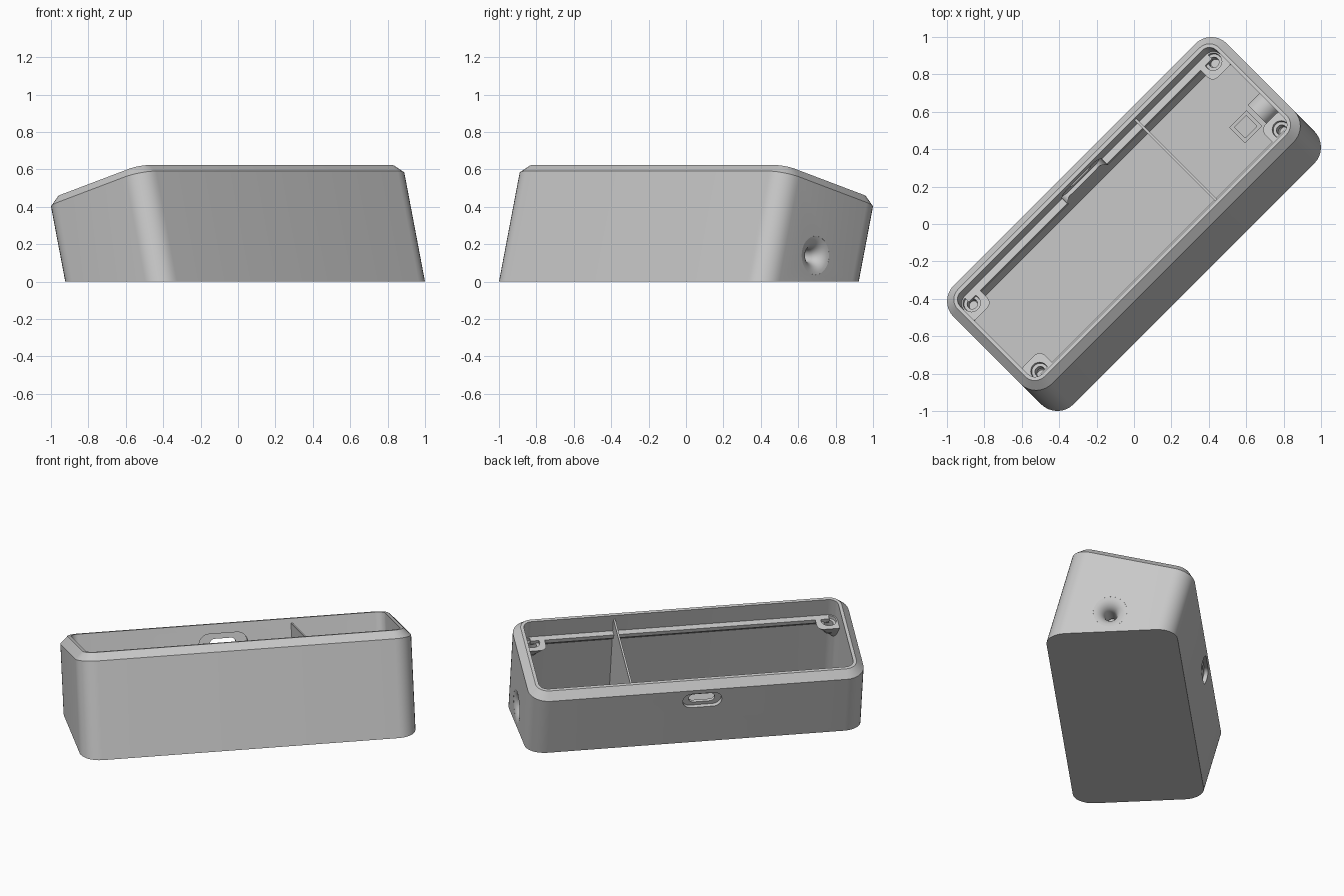
import bpy, bmesh, math
from mathutils import Matrix, Vector

if "Cube" in bpy.data.objects:
    bpy.data.objects.remove(bpy.data.objects["Cube"])

TILT = math.radians(15)
UPRIGHT = Matrix.Rotation(math.radians(45), 4, 'Z')       # along, across, up
LEANING = UPRIGHT @ Matrix.Rotation(-TILT, 4, 'X')        # along, across lid, lid normal

HALF_LEN, HALF_WID, MID = 1.033, 0.385, -0.052
RADIUS, CHAMFER, WALL = 0.12, 0.045, 0.065
TOP, SHELF, FLOOR = 0.54, 0.42, 0.05
BACK = MID + HALF_WID                                     # outer face of the back wall

grey = bpy.data.materials.new("plain grey")
grey.use_nodes = True
grey.diffuse_color = (0.58, 0.58, 0.58, 1)
grey.node_tree.nodes["Principled BSDF"].inputs["Base Color"].default_value = grey.diffuse_color


def rounded(hx, hy, r, cx=0.0, cy=0.0, seg=8):
    """Rounded rectangle as a list of 2D points."""
    pts = []
    for q, (sx, sy) in enumerate(((1, 1), (-1, 1), (-1, -1), (1, -1))):
        for i in range(seg + 1):
            a = math.pi / 2 * (q + i / seg)
            pts.append((cx + sx * (hx - r) + r * math.cos(a),
                        cy + sy * (hy - r) + r * math.sin(a)))
    return pts


def circle(r, cx=0.0, cy=0.0):
    return [(cx + r * math.cos(math.tau * i / 36), cy + r * math.sin(math.tau * i / 36))
            for i in range(36)]


def loft(name, rings, frame):
    """Closed solid through equal-length rings, capped at both ends."""
    bm = bmesh.new()
    loops = [[bm.verts.new(frame @ Vector(p)) for p in ring] for ring in rings]
    for a, b in zip(loops, loops[1:]):
        for i in range(len(a)):
            j = (i + 1) % len(a)
            bm.faces.new((a[i], a[j], b[j], b[i]))
    bm.faces.new(loops[0])
    bm.faces.new(loops[-1])
    bmesh.ops.remove_doubles(bm, verts=bm.verts, dist=1e-5)
    bmesh.ops.recalc_face_normals(bm, faces=bm.faces)
    mesh = bpy.data.meshes.new(name)
    bm.to_mesh(mesh)
    bm.free()
    mesh.materials.append(grey)
    ob = bpy.data.objects.new(name, mesh)
    bpy.context.collection.objects.link(ob)
    return ob


def flat(pts, h):
    return [(x, y, h) for x, y in pts]


def at_height(pts, z):
    """Lay an outline of the leaning box onto a level plane."""
    return [(x, t, (z + t * math.sin(TILT)) / math.cos(TILT)) for x, t in pts]


def along(pts, u):
    return [(u, a, b) for a, b in pts]


def across(pts, t):
    return [(a, t, b) for a, b in pts]


def outline(inset):
    return rounded(HALF_LEN - inset, HALF_WID - inset, RADIUS - inset, 0, MID)


def cut(ob, cutter):
    mod = ob.modifiers.new("cut", 'BOOLEAN')
    mod.object = cutter
    mod.operation = 'DIFFERENCE'
    mod.solver = 'EXACT'
    bpy.context.view_layer.objects.active = ob
    bpy.ops.object.modifier_apply(modifier=mod.name)


# Case shell: level base, leaning walls, chamfered rim, level floor
shell = loft("case_shell", [
    at_height(outline(0), 0),
    flat(outline(0), TOP - CHAMFER),
    flat(outline(CHAMFER), TOP),
    flat(outline(WALL), TOP),
    at_height(outline(WALL), FLOOR)], LEANING)
parts = [shell]

# Ledges along both long walls
ledges = []
for label, side in (("back", 1), ("front", -1)):
    wall = HALF_WID - WALL
    prof = [(MID + side * (wall + d), n) for d, n in
            ((0.02, SHELF), (-0.04, SHELF), (-0.04, SHELF - 0.025), (0.02, SHELF - 0.085))]
    ledges.append(loft(label + "_ledge", [along(prof, -0.92), along(prof, 0.92)], LEANING))
parts += ledges

# Screw bosses in the corners, tapering into the walls
for end, sx in (("right", 1), ("left", -1)):
    for label, sy in (("back", 1), ("front", -1)):
        cx = sx * (HALF_LEN - RADIUS)
        cy = MID + sy * (HALF_WID - RADIUS)
        parts.append(loft(f"{label}_{end}_screw_boss", [
            flat(rounded(0.024, 0.024, 0.012, cx + sx * 0.06, cy + sy * 0.06), SHELF - 0.16),
            flat(rounded(0.08, 0.08, 0.04, cx, cy), SHELF),
            flat(rounded(0.047, 0.047, 0.047, cx, cy), SHELF),
            flat(rounded(0.045, 0.045, 0.045, cx, cy), SHELF - 0.02),
            flat(rounded(0.028, 0.028, 0.028, cx, cy), SHELF - 0.02),
            flat(rounded(0.028, 0.028, 0.028, cx, cy), SHELF - 0.08)], LEANING))

# Thin divider
lo, hi = MID - HALF_WID + 0.05, BACK - 0.05
sheet = [(t, (0.04 + t * math.sin(TILT)) / math.cos(TILT)) for t in (lo, hi)]
sheet += [(hi, 0.51), (lo, 0.51)]
parts.append(loft("divider", [along(sheet, 0.395), along(sheet, 0.407)], LEANING))

# Cable collar and tie block by the end wall
CABLE_V, CABLE_Z = -0.055, 0.14
collar = loft("cable_collar", [along(circle(0.075, CABLE_V, CABLE_Z - 0.02), u)
                               for u in (0.88, 1.0)], UPRIGHT)
parts.append(collar)
parts.append(loft("cable_tie_block", [
    flat(rounded(0.065, 0.06, 0.004, 0.79, CABLE_V), 0.04),
    flat(rounded(0.065, 0.06, 0.004, 0.79, CABLE_V), 0.19),
    flat(rounded(0.045, 0.04, 0.004, 0.79, CABLE_V), 0.19),
    flat(rounded(0.045, 0.04, 0.004, 0.79, CABLE_V), 0.07)], UPRIGHT))

# Flared cable hole through the end wall
flare = [(0.85, 0.035)]
for i in range(9):
    a = math.radians(85) * i / 8
    flare.append((HALF_LEN - 0.075 + 0.075 * math.sin(a), 0.11 - 0.075 * math.cos(a)))
flare.append((1.06, 0.125))
funnel = loft("cable_hole_cutter", [along(circle(r, CABLE_V, CABLE_Z), u) for u, r in flare],
              UPRIGHT)
cut(shell, funnel)
cut(collar, funnel)

# Socket slot in the back wall: outer recess, opening, inner pocket
cutters = [funnel]
SLOT_U, SLOT_N = -0.025, 0.415
for hx, hy, t0, t1 in ((0.12, 0.053, BACK - 0.025, BACK + 0.05),
                       (0.08, 0.03, BACK - 0.1, BACK + 0.02),
                       (0.15, 0.065, BACK - 0.15, BACK - 0.045)):
    pts = rounded(hx, hy, hy * 0.98, SLOT_U, SLOT_N)
    slot = loft("slot_cutter", [across(pts, t0), across(pts, t1)], LEANING)
    cut(shell, slot)
    cut(ledges[0], slot)
    cutters.append(slot)

for c in cutters:
    bpy.data.objects.remove(c)

# Smooth the rounded parts, keep edges crisp
bpy.ops.object.select_all(action='DESELECT')
for ob in parts:
    ob.select_set(True)
bpy.context.view_layer.objects.active = shell
bpy.ops.object.shade_smooth_by_angle(angle=math.radians(28))
